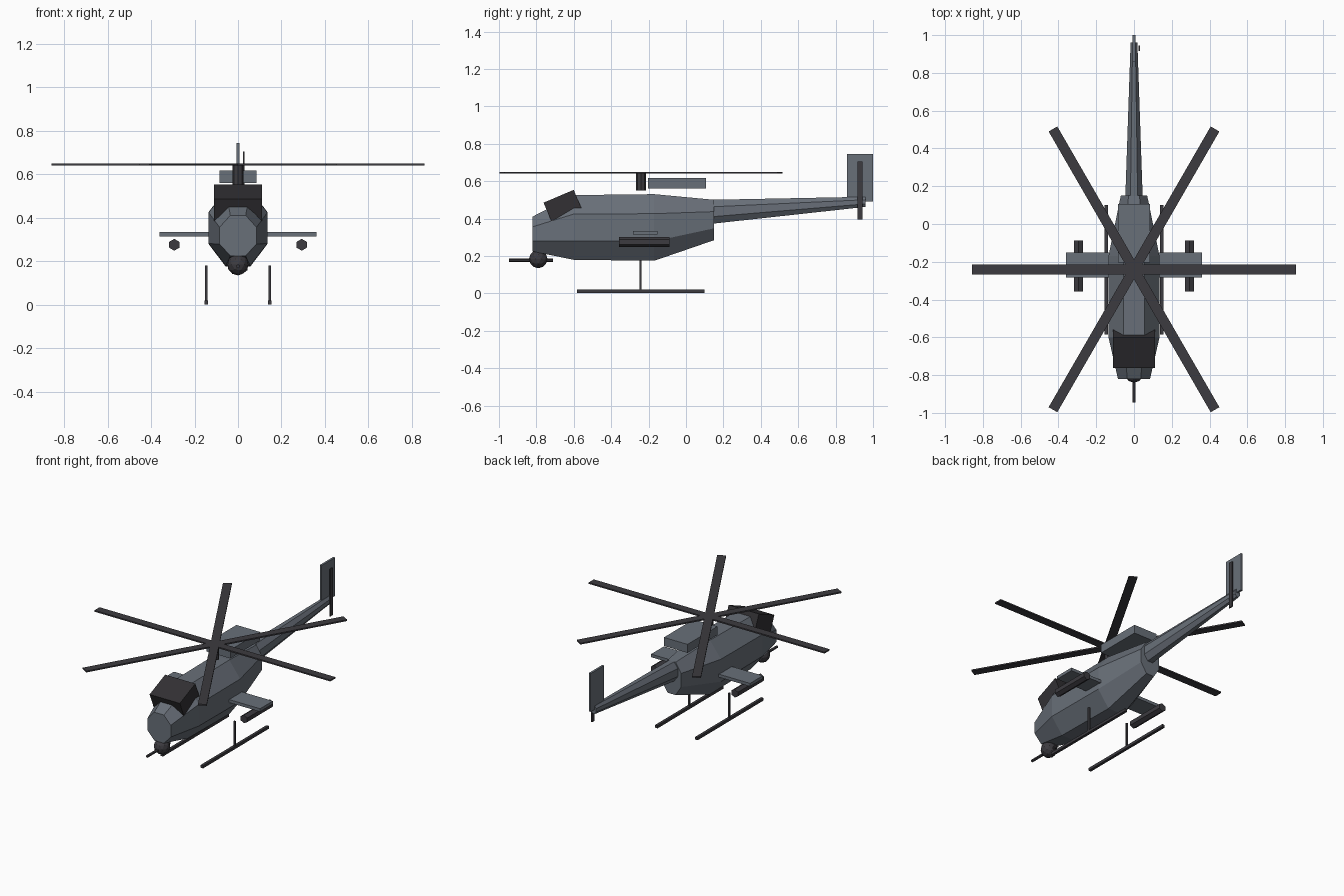
import bpy, bmesh, math
from mathutils import Matrix

cube = bpy.data.objects.get("Cube")
if cube:
    bpy.data.objects.remove(cube, do_unlink=True)


def material(name, rgb):
    m = bpy.data.materials.new(name)
    m.use_nodes = True
    m.diffuse_color = (*rgb, 1)
    m.node_tree.nodes["Principled BSDF"].inputs["Base Color"].default_value = (*rgb, 1)
    return m


GREY = material("slate_grey", (0.14, 0.16, 0.19))
DARK = material("dark_metal", (0.045, 0.043, 0.05))
GLASS = material("canopy_black", (0.032, 0.03, 0.034))


def finish(name, bm, mat):
    bmesh.ops.recalc_face_normals(bm, faces=bm.faces)
    mesh = bpy.data.meshes.new(name)
    bm.to_mesh(mesh)
    bm.free()
    mesh.materials.append(mat)
    ob = bpy.data.objects.new(name, mesh)
    bpy.context.collection.objects.link(ob)
    return ob


def box(name, center, size, mat, angle=0, axis="Z"):
    bm = bmesh.new()
    xf = (Matrix.Translation(center) @ Matrix.Rotation(math.radians(angle), 4, axis)
          @ Matrix.Diagonal((*size, 1)))
    bmesh.ops.create_cube(bm, size=1, matrix=xf)
    return finish(name, bm, mat)


def cylinder(name, center, radius, length, sides, mat, along_y=False):
    bm = bmesh.new()
    xf = Matrix.Translation(center)
    if along_y:
        xf = xf @ Matrix.Rotation(math.pi / 2, 4, "X")
    bmesh.ops.create_cone(bm, cap_ends=True, segments=sides, radius1=radius,
                          radius2=radius, depth=length, matrix=xf)
    return finish(name, bm, mat)


def loft(name, stations, mat, sides=8):
    """Skin flat-topped rings given as (y, centre z, half width, half height)."""
    bm = bmesh.new()
    rings = []
    k = 1 / math.cos(math.pi / sides)
    for y, cz, hw, hh in stations:
        turn = [(i + 0.5) * math.tau / sides for i in range(sides)]
        rings.append([bm.verts.new((hw * k * math.cos(a), y, cz + hh * k * math.sin(a)))
                      for a in turn])
    for a, b in zip(rings, rings[1:]):
        for i in range(sides):
            j = (i + 1) % sides
            bm.faces.new((a[i], a[j], b[j], b[i]))
    bm.faces.new(rings[0])
    bm.faces.new(rings[-1])
    return finish(name, bm, mat)


# Fuselage, tail boom and fin
loft("fuselage", [(-0.82, 0.318, 0.085, 0.093), (-0.6, 0.353, 0.135, 0.173),
                  (-0.17, 0.353, 0.135, 0.178), (0.15, 0.393, 0.07, 0.108)], GREY)
loft("tail_boom", [(0.14, 0.437, 0.046, 0.064), (0.96, 0.49, 0.018, 0.027)], GREY)
box("tail_fin", (0, 0.93, 0.619), (0.014, 0.14, 0.252), GREY)
box("tail_rotor", (0.027, 0.93, 0.55), (0.008, 0.028, 0.31), DARK)

# Canopy and engine housing
box("canopy", (0, -0.66, 0.47), (0.22, 0.175, 0.108), GLASS, 23, "X")
box("engine_housing", (0, -0.048, 0.589), (0.172, 0.31, 0.056), GREY)

# Main rotor
HUB_Y = -0.24
cylinder("rotor_mast", (0, HUB_Y, 0.598), 0.026, 0.095, 8, DARK)
for i in range(3):
    box(f"rotor_blade_{i + 1}", (0, HUB_Y, 0.645), (1.716, 0.053, 0.009), DARK, 60 * i)

# Chin turret and gun
bm = bmesh.new()
bmesh.ops.create_icosphere(bm, subdivisions=2, radius=0.05,
                           matrix=Matrix.Translation((0, -0.79, 0.185)))
finish("turret", bm, DARK)
cylinder("gun_barrel", (0, -0.828, 0.177), 0.009, 0.235, 6, DARK, True)

# Wings, pods and landing skids
box("stub_wings", (0, -0.218, 0.325), (0.72, 0.133, 0.02), GREY)
for side, s in (("left", 1), ("right", -1)):
    pod = cylinder(f"{side}_pod", (0, 0, 0), 0.027, 0.27, 6, DARK, True)
    pod.rotation_euler.y = math.pi / 6 * 0
    pod.location = (s * 0.293, -0.222, 0.276)
    box(f"{side}_skid", (s * 0.146, -0.242, 0.011), (0.018, 0.684, 0.018), DARK)
    box(f"{side}_skid_strut", (s * 0.146, -0.243, 0.095), (0.011, 0.011, 0.17), DARK)
